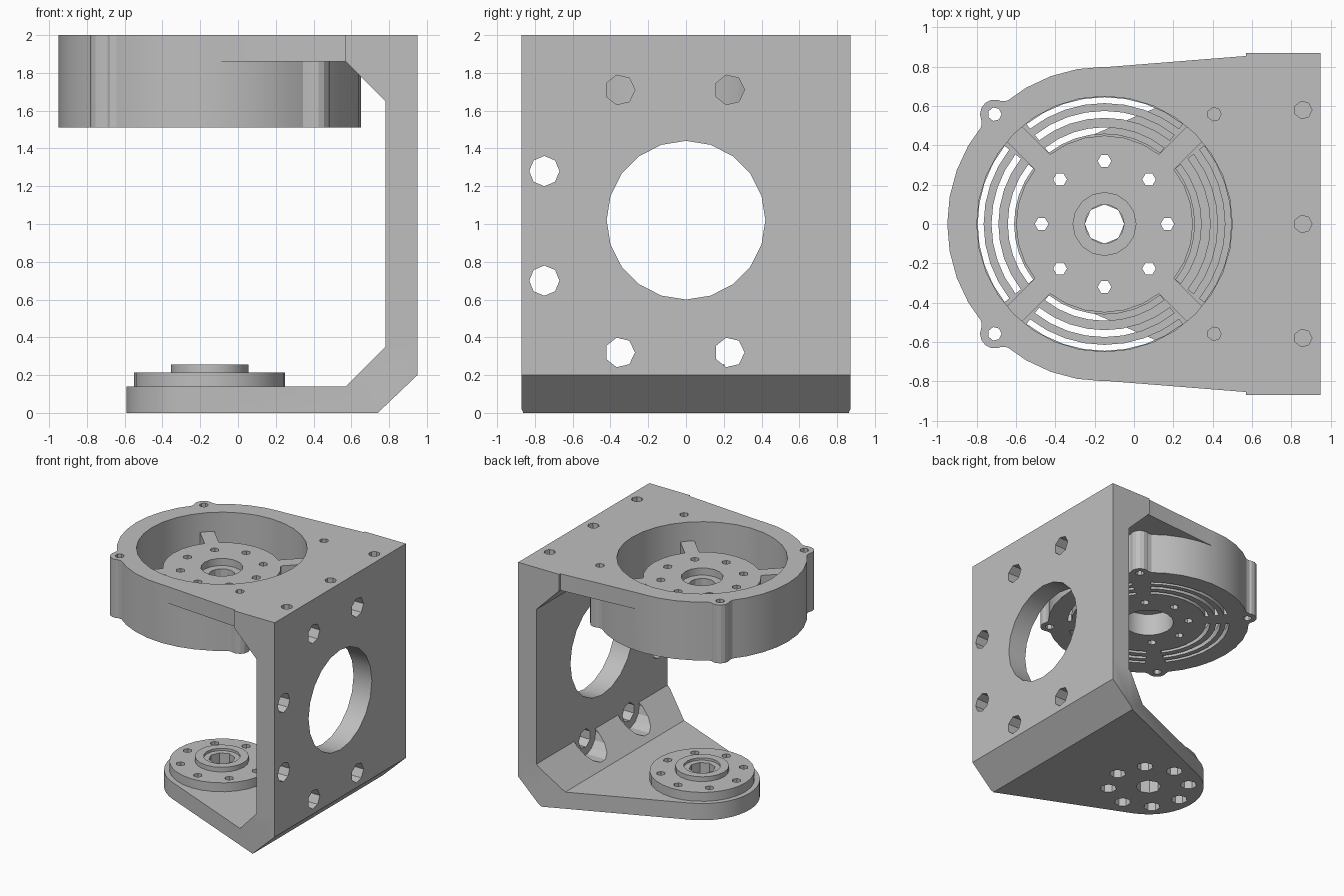
import bpy, bmesh
from math import sin, cos, pi, radians, atan2, acos, hypot

if "Cube" in bpy.data.objects:
    bpy.data.objects.remove(bpy.data.objects["Cube"], do_unlink=True)

CX = -0.15       # pivot axis shared by housing and lower disc
HALF = 0.87      # half width of the bracket
WALL_IN, WALL_OUT = 0.78, 0.95


def prism(name, pts, a0, a1, axis="z"):
    """Extrude a 2D outline between a0 and a1 along the given axis."""
    place = {"x": lambda u, v, a: (a, u, v),
             "y": lambda u, v, a: (u, a, v),
             "z": lambda u, v, a: (u, v, a)}[axis]
    bm = bmesh.new()
    low = [bm.verts.new(place(u, v, a0)) for u, v in pts]
    high = [bm.verts.new(place(u, v, a1)) for u, v in pts]
    bm.faces.new(low)
    bm.faces.new(high)
    n = len(pts)
    for i in range(n):
        j = (i + 1) % n
        bm.faces.new((low[i], low[j], high[j], high[i]))
    bmesh.ops.recalc_face_normals(bm, faces=bm.faces)
    mesh = bpy.data.meshes.new(name)
    bm.to_mesh(mesh)
    bm.free()
    obj = bpy.data.objects.new(name, mesh)
    bpy.context.collection.objects.link(obj)
    return obj


def arc(r, start, end, n, u=CX, v=0.0):
    return [(u + r * cos(start + (end - start) * i / n),
             v + r * sin(start + (end - start) * i / n)) for i in range(n + 1)]


def cyl(name, r, u, v, a0, a1, n, axis="z"):
    return prism(name, arc(r, 0, 2 * pi, n, u, v)[:-1], a0, a1, axis)


def boolean(targets, tool, operation="DIFFERENCE"):
    """Apply the tool to every target, then discard it."""
    tool.hide_render = True
    for obj in targets:
        mod = obj.modifiers.new("bool", "BOOLEAN")
        mod.operation = operation
        mod.solver = "EXACT"
        mod.object = tool
        bpy.context.view_layer.objects.active = obj
        bpy.ops.object.modifier_apply(modifier=mod.name)
    bpy.data.objects.remove(tool, do_unlink=True)


def teardrop(r, corner_x, end_x, n):
    """Round end on the pivot with tangent lines to the square end."""
    dx = corner_x - CX
    a = atan2(HALF, dx) + acos(r / hypot(dx, HALF))
    return [(end_x, -HALF), (end_x, HALF), (corner_x, HALF)] \
        + arc(r, a, 2 * pi - a, n) + [(corner_x, -HALF)]


# Side wall with the upper corner gusset
bracket = prism("bracket", [(WALL_OUT, 0.38), (WALL_OUT, 2), (0.57, 2), (0.57, 1.86),
                            (WALL_IN, 1.65), (WALL_IN, 0.38)], -HALF, HALF, "y")

# Tapered lower arm with chamfered corner and inner gusset
arm = prism("lower_arm", teardrop(0.44, 0.76, WALL_OUT, 18), 0, 0.38)
boolean([arm], prism("arm_profile", [(-0.8, -0.1), (0.635, -0.1), (0.74, 0), (WALL_OUT, 0.2),
                                     (1.15, 0.4), (WALL_IN, 0.4), (WALL_IN, 0.35),
                                     (0.57, 0.14), (-0.8, 0.14)], -1, 1, "y"), "INTERSECT")
boolean([bracket], arm, "UNION")

# Wall opening, screw holes and the head clearances in the gussets
boolean([bracket], cyl("opening", 0.42, 0, 1.02, 0.5, 1.1, 20, "x"))
for y in (-0.35, 0.23):
    for z in (0.32, 1.71):
        boolean([bracket], cyl("clearance", 0.145, y, z, 0.4, WALL_IN, 14, "x"))
        boolean([bracket], cyl("screw_hole", 0.08, y, z, 0.7, 1.1, 7, "x"))
for z in (0.7, 1.28):
    boolean([bracket], cyl("screw_hole", 0.08, -0.75, z, 0.6, 1.1, 8, "x"))

# Top plate and round motor housing
boolean([bracket], prism("top_plate", teardrop(0.795, 0.76, 0.9, 28), 1.86, 2), "UNION")
boolean([bracket], cyl("housing", 0.8, CX, 0, 1.51, 2, 36), "UNION")

# Screw ears on the diagonals, with flared roots
EAR = 0.79
for k in range(4):
    t = pi / 4 + k * pi / 2
    ex, ey = CX + EAR * cos(t), EAR * sin(t)
    root = arc(0.76, t - 0.2, t + 0.2, 1)
    tip = arc(EAR + 0.03, t + 0.08, t - 0.08, 1)
    boolean([bracket], prism("ear_root", root + tip, 1.51, 2), "UNION")
    boolean([bracket], cyl("ear", 0.075, ex, ey, 1.51, 2, 14), "UNION")
    boolean([bracket], cyl("ear_hole", 0.035, ex, ey, 1.4, 2.1, 7))

# Housing bore and blind holes in the wall's top edge
boolean([bracket], cyl("bore", 0.65, CX, 0, 1.57, 2.1, 32))
for y in (-0.58, 0, 0.58):
    boolean([bracket], cyl("edge_hole", 0.045, 0.86, y, 1.8, 2.1, 7))

# Hub held by four spokes
hub = cyl("bearing_hub", 0.45, CX, 0, 1.54, 1.84, 28)
for k in range(4):
    t = pi / 4 + k * pi / 2
    c, s, w = cos(t), sin(t), 0.055
    pts = [(CX + r * c - o * s, r * s + o * c)
           for r, o in ((0.3, -w), (0.68, -w), (0.68, w), (0.3, w))]
    boolean([hub], prism("spoke", pts, 1.54, 1.84), "UNION")
    # Vent slots in the housing floor between spokes
    a, b = t + radians(7), t + pi / 2 - radians(7)
    for r0, r1 in ((0.46, 0.492), (0.54, 0.575), (0.615, 0.645)):
        boolean([bracket], prism("slot", arc(r0, a, b, 8) + arc(r1, b, a, 8), 1.4, 1.65))

# Stacked bearing bores in the hub
boolean([bracket, hub], cyl("lower_bore", 0.2, CX, 0, 1.4, 1.7, 18))
boolean([hub], cyl("axle_hole", 0.1, CX, 0, 1.6, 1.9, 14))
boolean([hub], cyl("bearing_seat", 0.16, CX, 0, 1.78, 1.9, 16))

# Pivot disc and collar on the lower arm
disc = cyl("pivot_disc", 0.4, CX, 0, 0.12, 0.215, 28)
collar = cyl("pivot_collar", 0.205, CX, 0, 0.2, 0.255, 20)
boolean([bracket, disc, collar], cyl("pivot_hole", 0.1, CX, 0, -0.1, 0.4, 8))
boolean([collar], cyl("collar_seat", 0.14, CX, 0, 0.235, 0.4, 16))

# Eight bolt holes in the hub and disc, with head recesses below the arm
for k in range(8):
    x, y = CX + 0.32 * cos(k * pi / 4), 0.32 * sin(k * pi / 4)
    boolean([bracket, hub], cyl("hub_bolt", 0.035, x, y, 1.4, 1.9, 6))
    boolean([bracket, disc], cyl("disc_bolt", 0.035, x, y, -0.1, 0.3, 6))
    boolean([bracket], cyl("bolt_recess", 0.065, x, y, -0.1, 0.08, 7))

# One plain grey finish, smooth on the round walls
grey = bpy.data.materials.new("plain_grey")
grey.use_nodes = True
colour = (0.52, 0.52, 0.52, 1)
grey.diffuse_color = colour
for node in grey.node_tree.nodes:
    if node.type == "BSDF_PRINCIPLED":
        node.inputs["Base Color"].default_value = colour
for obj in (bracket, hub, disc, collar):
    obj.data.materials.clear()
    obj.data.materials.append(grey)
    bpy.ops.object.select_all(action="DESELECT")
    obj.select_set(True)
    bpy.context.view_layer.objects.active = obj
    bpy.ops.object.shade_smooth_by_angle(angle=radians(25))
